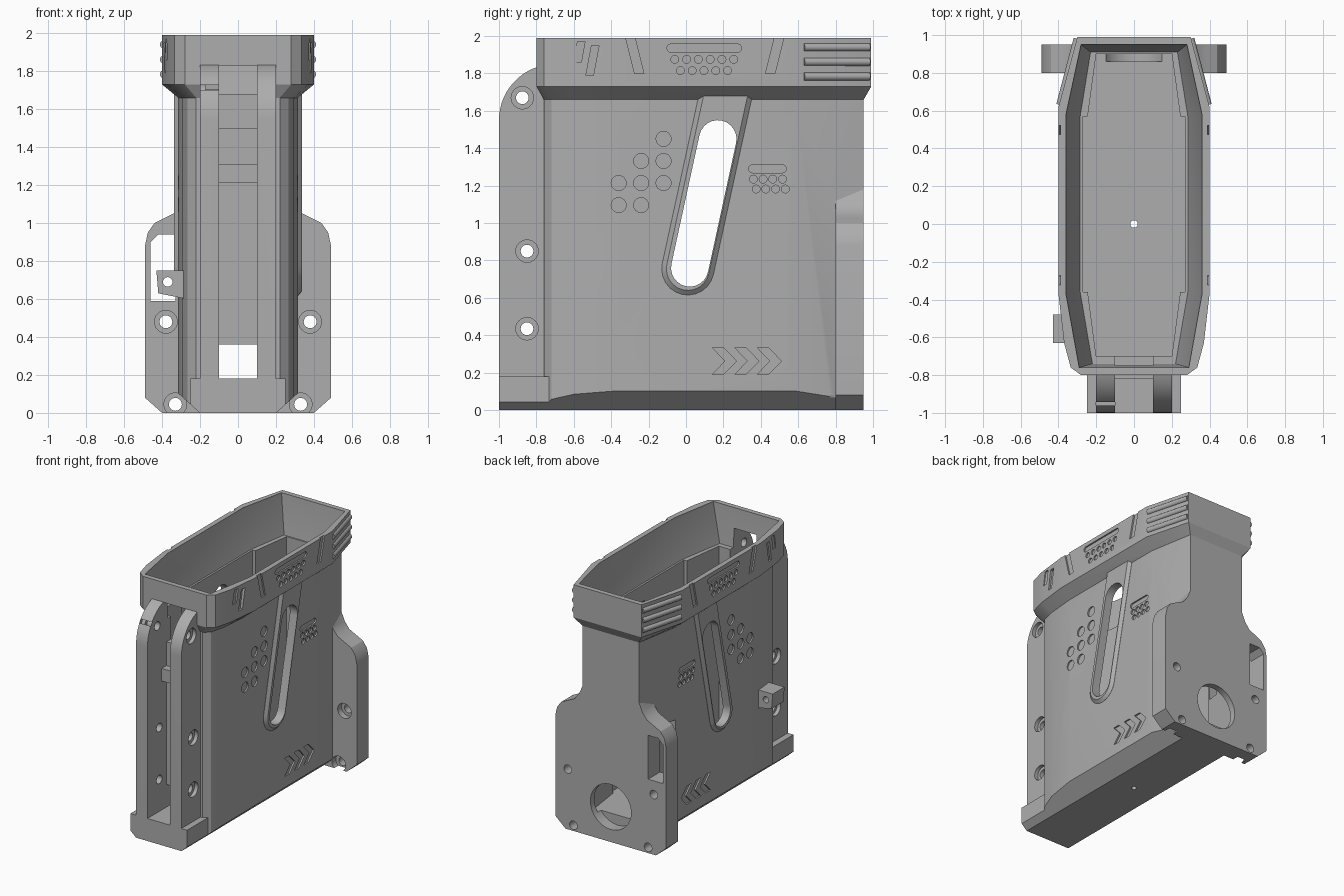
import bpy, bmesh, math

if "Cube" in bpy.data.objects:
    bpy.data.objects.remove(bpy.data.objects["Cube"], do_unlink=True)

grey = bpy.data.materials.new("matte grey")
grey.use_nodes = True
grey.diffuse_color = (0.42, 0.42, 0.42, 1)
grey.node_tree.nodes["Principled BSDF"].inputs["Base Color"].default_value = (0.42, 0.42, 0.42, 1)


def loft(name, *rings):
    """Closed solid through rings that have equal point counts."""
    bm = bmesh.new()
    rows = [[bm.verts.new(p) for p in r] for r in rings]
    n = len(rows[0])
    for a, b in zip(rows, rows[1:]):
        for i in range(n):
            j = (i + 1) % n
            bm.faces.new((a[i], a[j], b[j], b[i]))
    bm.faces.new(rows[0])
    bm.faces.new(rows[-1])
    bmesh.ops.recalc_face_normals(bm, faces=bm.faces)
    mesh = bpy.data.meshes.new(name)
    bm.to_mesh(mesh)
    bm.free()
    mesh.materials.append(grey)
    obj = bpy.data.objects.new(name, mesh)
    bpy.context.collection.objects.link(obj)
    return obj


def along(axis, pts, t):
    """Place 2D points on the plane where the given axis equals t."""
    return [{"x": (t, a, b), "y": (a, t, b), "z": (a, b, t)}[axis] for a, b in pts]


def prism(name, axis, pts, a, b):
    return loft(name, along(axis, pts, a), along(axis, pts, b))


def box(name, x, y, z):
    return prism(name, "z", [(x[0], y[0]), (x[1], y[0]), (x[1], y[1]), (x[0], y[1])], *z)


def sym(half):
    """Mirror a half outline across x = 0."""
    return half + [(-x, y) for x, y in reversed(half)]


def disc(a, b, r, n=24):
    return [(a + r * math.cos(math.tau * i / n), b + r * math.sin(math.tau * i / n)) for i in range(n)]


def stadium(a, b, r, n=12):
    """Round-ended slot outline from point a to point b."""
    base = math.atan2(b[1] - a[1], b[0] - a[0])
    pts = []
    for c, start in ((b, base - math.pi / 2), (a, base + math.pi / 2)):
        for i in range(n + 1):
            t = start + math.pi * i / n
            pts.append((c[0] + r * math.cos(t), c[1] + r * math.sin(t)))
    return pts


def strip(a, b, w):
    h = w / 2
    return [(a[0] - h, a[1]), (a[0] + h, a[1]), (b[0] + h, b[1]), (b[0] - h, b[1])]


def combine(target, op, *tools):
    """Apply boolean operations, then remove the tools."""
    first = tools[0]
    if len(tools) > 1:
        bm = bmesh.new()
        for t in tools:
            bm.from_mesh(t.data)
        bm.to_mesh(first.data)
        bm.free()
    mod = target.modifiers.new("join", "BOOLEAN")
    mod.operation, mod.solver, mod.object = op, "EXACT", first
    bpy.context.view_layer.objects.active = target
    bpy.ops.object.modifier_apply(modifier=mod.name)
    for t in tools:
        bpy.data.objects.remove(t, do_unlink=True)


def add(*tools):
    for t in tools:
        combine(shell, "UNION", t)


def cut(*tools):
    combine(shell, "DIFFERENCE", *tools)


# Main body with the flared collar
body = sym([(.22, -.76), (.265, -.72), (.295, -.6), (.315, -.37), (.315, .58), (.25, .95)])
collar = sym([(.28, -.80), (.335, -.76), (.37, -.63), (.40, -.37), (.40, .62), (.30, .99)])
shell = loft("magazine_housing", along("z", body, 0), along("z", body, 1.66),
             along("z", collar, 1.73), along("z", collar, 1.99))

# Front foot, then the long bevels under the body
add(box("front_foot", (-.25, .25), (-1, -.6), (0, .18)))
for s in (-1, 1):
    cut(prism("bevel_cutter", "y", [(s * .19, -.01), (s * .5, -.01), (s * .5, .27)], -1.1, .8))

# Rear mounting plate
plate = sym([(.40, 0), (.49, .08), (.49, .88), (.475, .95), (.44, 1.0), (.38, 1.03),
             (.32, 1.06), (.28, 1.11), (.25, 1.18)])
add(prism("rear_plate", "y", plate, .80, .95))

# Front ears, rounded at the top
arc = [(-.7 + .3 * math.cos(math.radians(a)), 1.55 + .3 * math.sin(math.radians(a)))
       for a in range(180, 105, -6)]
ear = [(-.73, .15), (-1, .15)] + arc + [(-.73, 1.84)]
for s in (-1, 1):
    add(prism("ear", "x", ear, s * .1, s * .2))
add(box("channel_stop", (-.11, .11), (-.82, -.73), (1.21, 1.31)))

# Raised bevelled frames around the side slots, and the side lug
low, high = (.01, .755), (.22, 1.72)
for s in (-1, 1):
    add(loft("slot_frame", along("x", stadium(low, high, .14), s * .29),
             along("x", stadium(low, high, .14), s * .316),
             along("x", stadium(low, high, .115), s * .337)))
add(prism("side_lug", "y", [(-.27, .6), (-.42, .63), (-.43, .75), (-.27, .75)], -.63, -.48))
cut(prism("lug_hole", "y", disc(-.37, .69, .025), -.7, -.4))

# Cavity and funnel mouth
cut(prism("cavity", "z", sym([(.2, -.70), (.245, -.36), (.27, -.36), (.27, .57),
                              (.245, .57), (.2, .90)]), .18, 1.75))
throat = sym([(.22, -.74), (.285, -.36), (.285, .57), (.23, .91)])
mouth = sym([(.29, -.76), (.36, -.37), (.36, .58), (.28, .95)])
cut(loft("funnel", along("z", throat, 1.68), along("z", mouth, 1.98), along("z", mouth, 2.1)))

# Side slots, channel openings, rear port and plate window
cut(prism("side_slot", "x", stadium((.02, .76), (.17, 1.45), .1), -.6, .6))
cut(box("low_window", (-.1, .1), (-1.1, -.6), (.18, .36)))
cut(box("top_window", (-.1, .1), (-1.1, -.6), (1.5, 1.83)))
cut(prism("rear_port", "y", disc(0, .28, .18, 40), .86, 1.1))
cut(prism("plate_window", "y", [(-.33, .59), (-.46, .59), (-.46, .9), (-.42, .94), (-.33, .94)], .7, 1.1))
cut(box("side_slit", (-.4, -.22), (.58, .68), (.59, .92)))
cut(prism("floor_hole", "z", disc(0, 0, .02), -.1, .3))

# Bolt holes with counterbores
for y, z in ((-.85, .435), (-.85, .85), (-.875, 1.67)):
    cut(prism("ear_bolt", "x", disc(y, z, .034), -.3, .3))
    cut(*[prism("ear_bore", "x", disc(y, z, .06), s * .17, s * .24) for s in (-1, 1)])
for x, z in ((.38, .48), (.33, .045)):
    for s in (-1, 1):
        cut(prism("plate_bolt", "y", disc(s * x, z, .034), .7, 1.1))
        cut(prism("plate_bore", "y", disc(s * x, z, .06), .77, .85))

# Shallow side engravings
body_marks = [disc(-.12 - .12 * c, 1.45 - .118 * r, .04)
              for r, cols in enumerate(((0,), (0, 1), (0, 1, 2), (1, 2))) for c in cols]
body_marks += [disc(.36 + .052 * i + .015 * r, 1.235 - .053 * r, .021, 16)
               for r in (0, 1) for i in range(4)]
body_marks.append(stadium((.355, 1.29), (.515, 1.29), .021))
for i in range(3):
    y = .14 + .12 * i
    body_marks.append([(y, .19), (y + .06, .19), (y + .13, .262), (y + .06, .335),
                       (y, .335), (y + .07, .262)])
collar_marks = [disc(-.06 + .063 * i, 1.875, .021, 16) for i in range(6)]
collar_marks += [disc(-.03 + .063 * i, 1.815, .021, 16) for i in range(5)]
collar_marks += [stadium((-.08, 1.935), (.275, 1.935), .022),
                 strip((-.3, 2.0), (-.25, 1.8), .05), strip((.5, 2.0), (.45, 1.8), .05)]
front_marks = [strip((-.56, 1.97), (-.58, 1.86), .04), strip((-.485, 1.95), (-.515, 1.79), .04)]
for marks, x0, x1 in ((body_marks, .303, .36), (collar_marks, .388, .45), (front_marks, .367, .45)):
    for s in (-1, 1):
        cut(*[prism("engraving", "x", m, s * x0, s * x1) for m in marks])

# Rounded grip ridges on the tapered collar sides
for s, side in ((1, "left"), (-1, "right")):
    for i in range(3):
        section = disc(0, 1.94 - .078 * i, .022, 16)
        ends = [[(s * (cx + .966 * u), cy + .258 * u, z) for u, z in section]
                for cx, cy in ((.39, .63), (.298, .98))]
        loft(f"grip_ridge_{side}_{i + 1}", *ends)

# Smooth the curves, keep the edges crisp
bpy.ops.object.select_all(action="DESELECT")
for obj in bpy.context.collection.objects:
    if obj.type == "MESH" and grey.name in obj.data.materials:
        obj.select_set(True)
bpy.context.view_layer.objects.active = shell
bpy.ops.object.shade_smooth_by_angle(angle=math.radians(25))
